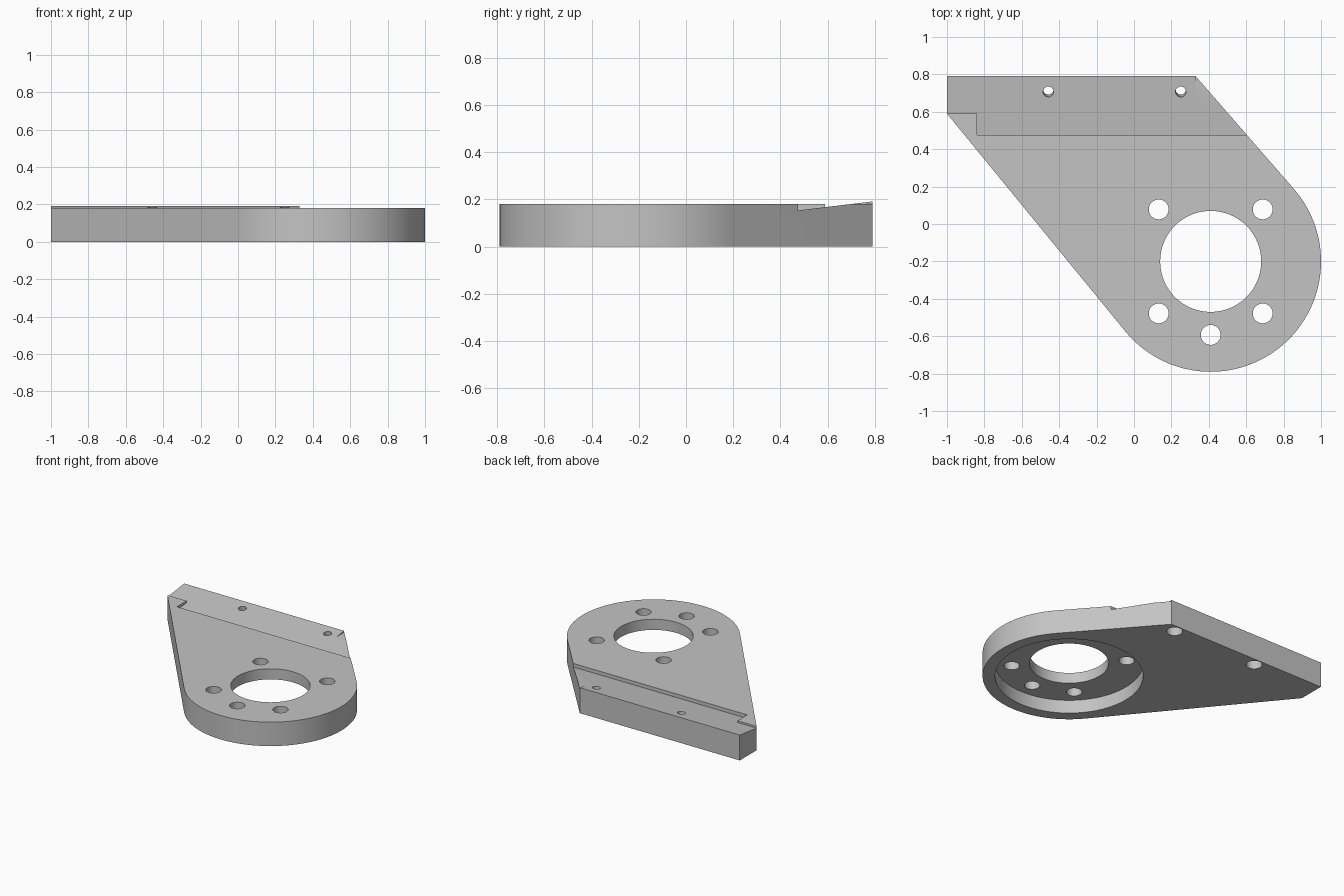
import bpy, bmesh
from math import atan, atan2, acos, cos, sin, hypot, pi, radians
from mathutils import Matrix, Vector

cube = bpy.data.objects.get("Cube")
if cube:
    bpy.data.objects.remove(cube, do_unlink=True)

TOP = 0.18                       # plate thickness
CX, CY, R = 0.41, -0.20, 0.59    # rounded end
RAMP_Y0, RAMP_Z0 = 0.475, 0.153  # low edge of the ramp
BACK = 0.79
SLOPE = (0.191 - RAMP_Z0) / (BACK - RAMP_Y0)

grey = bpy.data.materials.new("plain grey")
grey.use_nodes = True
grey.diffuse_color = (0.55, 0.55, 0.55, 1)
grey.node_tree.nodes["Principled BSDF"].inputs["Base Color"].default_value = (0.55, 0.55, 0.55, 1)


def ramp_z(y):
    return RAMP_Z0 + SLOPE * (y - RAMP_Y0)


def prism(name, points, offset):
    """Extrude a planar outline along an offset."""
    bm = bmesh.new()
    face = bm.faces.new([bm.verts.new(p) for p in points])
    new = bmesh.ops.extrude_face_region(bm, geom=[face])["geom"]
    bmesh.ops.translate(bm, vec=Vector(offset),
                        verts=[v for v in new if isinstance(v, bmesh.types.BMVert)])
    bmesh.ops.recalc_face_normals(bm, faces=bm.faces)
    mesh = bpy.data.meshes.new(name)
    bm.to_mesh(mesh)
    bm.free()
    obj = bpy.data.objects.new(name, mesh)
    mesh.materials.append(grey)
    bpy.context.scene.collection.objects.link(obj)
    return obj


cutters = []


def cut_box(x0, x1, y0, y1, z0):
    cutters.append(prism("box_cutter", [(x0, y0, z0), (x1, y0, z0), (x1, y1, z0), (x0, y1, z0)],
                         (0, 0, 0.4)))


def cut_ramp(x0, x1, y0):
    y1 = 0.95
    cutters.append(prism("ramp_cutter", [(x0, y0, ramp_z(y0)), (x0, y1, ramp_z(y1)),
                                         (x0, y1, 0.5), (x0, y0, 0.5)], (x1 - x0, 0, 0)))


def cut_hole(x, y, r, z0, z1, sides=48, tilt=0, pivot=TOP):
    """Round hole, optionally tilted about x around its point at pivot height."""
    ring = [(r * cos(2 * pi * i / sides), r * sin(2 * pi * i / sides), z0 - pivot)
            for i in range(sides)]
    hole = prism("hole_cutter", ring, (0, 0, z1 - z0))
    hole.data.transform(Matrix.Translation((x, y, pivot)) @ Matrix.Rotation(tilt, 4, 'X'))
    cutters.append(hole)


def tangent_angle(px, py, side):
    dx, dy = px - CX, py - CY
    return atan2(dy, dx) + side * acos(R / hypot(dx, dy))


# Plate outline: straight back, two tangent sides and a rounded end
start = tangent_angle(-1, 0.59, 1) - 2 * pi
end = tangent_angle(0.33, BACK, -1)
outline = [(-1, BACK, 0), (-1, 0.59, 0)]
for i in range(73):
    a = start + (end - start) * i / 72
    outline.append((CX + R * cos(a), CY + R * sin(a), 0))
outline.append((0.33, BACK, 0))
plate = prism("mounting_plate", outline, (0, 0, 0.25))

# Flat top, sloped seat with its step, and corner relief
cut_box(-1.3, 1.3, -1, 0.68, TOP)
cut_box(0.33, 1.3, 0.6, 1, TOP)
cut_ramp(-0.84, 1.3, RAMP_Y0)
cut_ramp(-1.3, -0.8, 0.59)

# Large bore, underside recess and ring of bolt holes
cut_hole(CX, CY, 0.27, -0.1, 0.4, 96)
cut_hole(CX, CY, 0.505, -0.1, 0.10, 96)
for sx in (-1, 1):
    for sy in (-1, 1):
        cut_hole(CX + sx * 0.278, CY + sy * 0.278, 0.053, -0.1, 0.4)
cut_hole(CX, CY - 0.393, 0.053, -0.1, 0.4)

# Screw holes square to the ramp, counterbored below
for x in (-0.458, 0.25):
    cut_hole(x, 0.707, 0.028, -0.1, 0.4, 32, atan(SLOPE))
    cut_hole(x, 0.707, 0.055, -0.1, 0.07, 32, atan(SLOPE))

# Apply the cuts, then drop the helpers
for c in cutters:
    c.hide_render = True
    mod = plate.modifiers.new("cut", 'BOOLEAN')
    mod.operation = 'DIFFERENCE'
    mod.solver = 'EXACT'
    mod.object = c
bpy.context.view_layer.update()
final = bpy.data.meshes.new_from_object(plate.evaluated_get(bpy.context.evaluated_depsgraph_get()))
plate.modifiers.clear()
plate.data = final
final.materials.clear()
final.materials.append(grey)
for p in final.polygons:
    p.material_index = 0
for c in cutters:
    bpy.data.objects.remove(c, do_unlink=True)

bpy.ops.object.select_all(action='DESELECT')
plate.select_set(True)
bpy.context.view_layer.objects.active = plate
bpy.ops.object.shade_smooth_by_angle(angle=radians(30))
